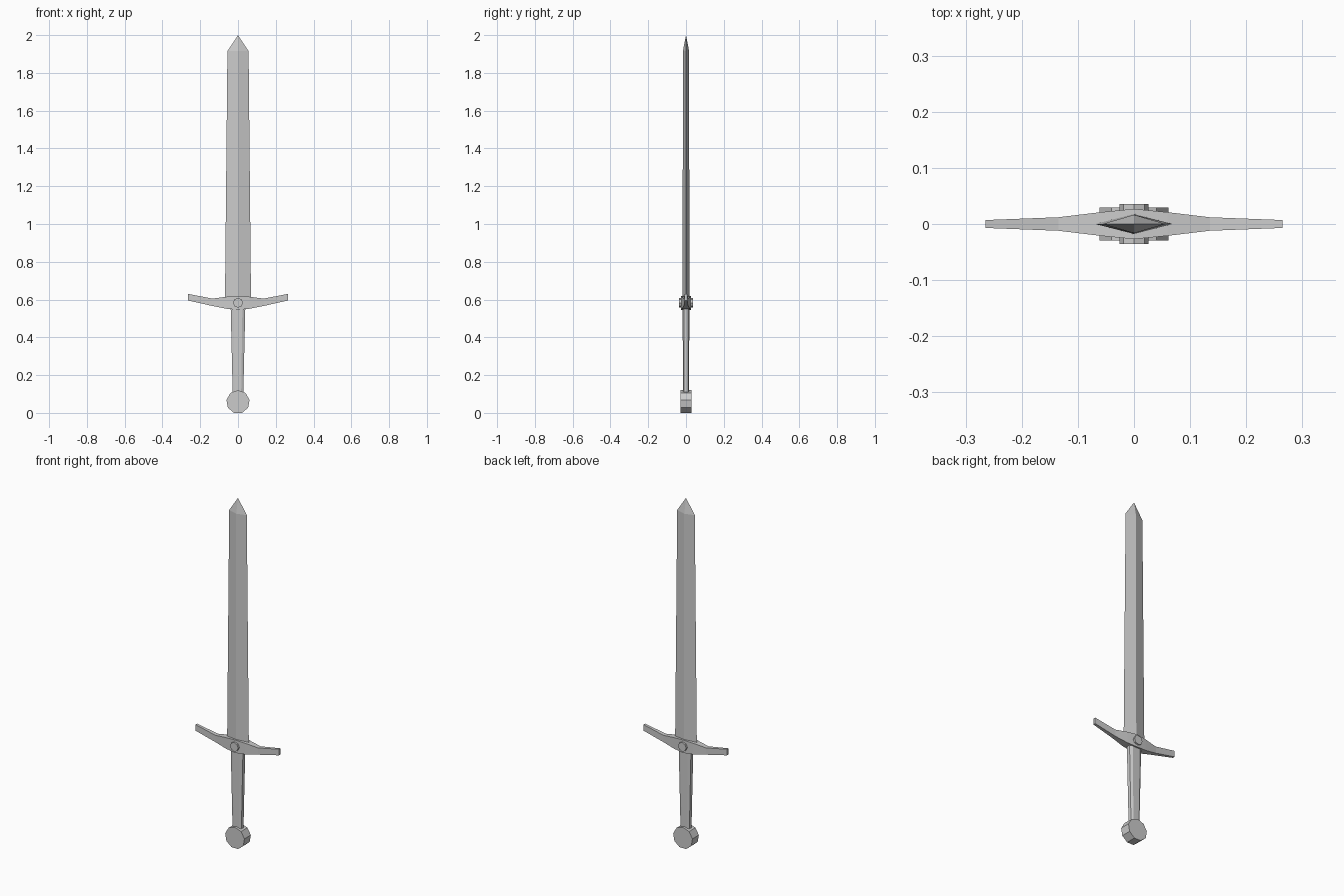
import bpy, bmesh
from math import sin, cos, pi

if "Cube" in bpy.data.objects:
    bpy.data.objects.remove(bpy.data.objects["Cube"])


def loft(name, rings):
    """Skin a closed solid through rings with equal point counts; a single point makes a tip."""
    bm = bmesh.new()
    loops = [[bm.verts.new(p) for p in ring] for ring in rings]
    for a, b in zip(loops, loops[1:]):
        for i in range(len(a)):
            j = (i + 1) % len(a)
            bm.faces.new((a[i], a[j], b[0]) if len(b) == 1 else (a[i], a[j], b[j], b[i]))
    for end in (loops[0], loops[-1]):
        if len(end) > 2:
            bm.faces.new(end)
    bmesh.ops.recalc_face_normals(bm, faces=bm.faces)
    mesh = bpy.data.meshes.new(name)
    bm.to_mesh(mesh)
    bm.free()
    obj = bpy.data.objects.new(name, mesh)
    bpy.context.collection.objects.link(obj)
    return obj


def disc(name, sides, radius, half_depth, z):
    """Flat-faced disc facing front and back, with a corner at the top."""
    angles = [2 * pi * i / sides for i in range(sides)]
    return loft(name, [[(radius * sin(a), y, z + radius * cos(a)) for a in angles]
                       for y in (-half_depth, half_depth)])


# Diamond-section blade with a pointed tip
def diamond(w, t, z):
    return [(w, 0, z), (0, t, z), (-w, 0, z), (0, -t, z)]


loft("blade", [diamond(0.069, 0.018, 0.585), diamond(0.056, 0.0165, 1.915), [(0, 0, 2.0)]])


# Upswept crossguard: x, half thickness, bottom z, top z
half = [(0, 0.027, 0.546, 0.62), (0.06, 0.021, 0.551, 0.615),
        (0.135, 0.012, 0.566, 0.605), (0.265, 0.007, 0.595, 0.63)]
stations = [(-x, t, b, h) for x, t, b, h in half[:0:-1]] + half
loft("crossguard", [[(x, -t, b), (x, t, b), (x, t, h), (x, -t, h)]
                    for x, t, b, h in stations])

# Rivet through the guard
disc("guard_rivet", 8, 0.026, 0.036, 0.583)


# Tapered eight-sided grip
def octagon(w, t, z):
    k = 0.6
    return [(w, -t * k, z), (w, t * k, z), (w * k, t, z), (-w * k, t, z),
            (-w, t * k, z), (-w, -t * k, z), (-w * k, -t, z), (w * k, -t, z)]


loft("grip", [octagon(0.028, 0.016, 0.1), octagon(0.039, 0.018, 0.57)])

# Pommel
disc("pommel", 9, 0.062, 0.029, 0.0583)
